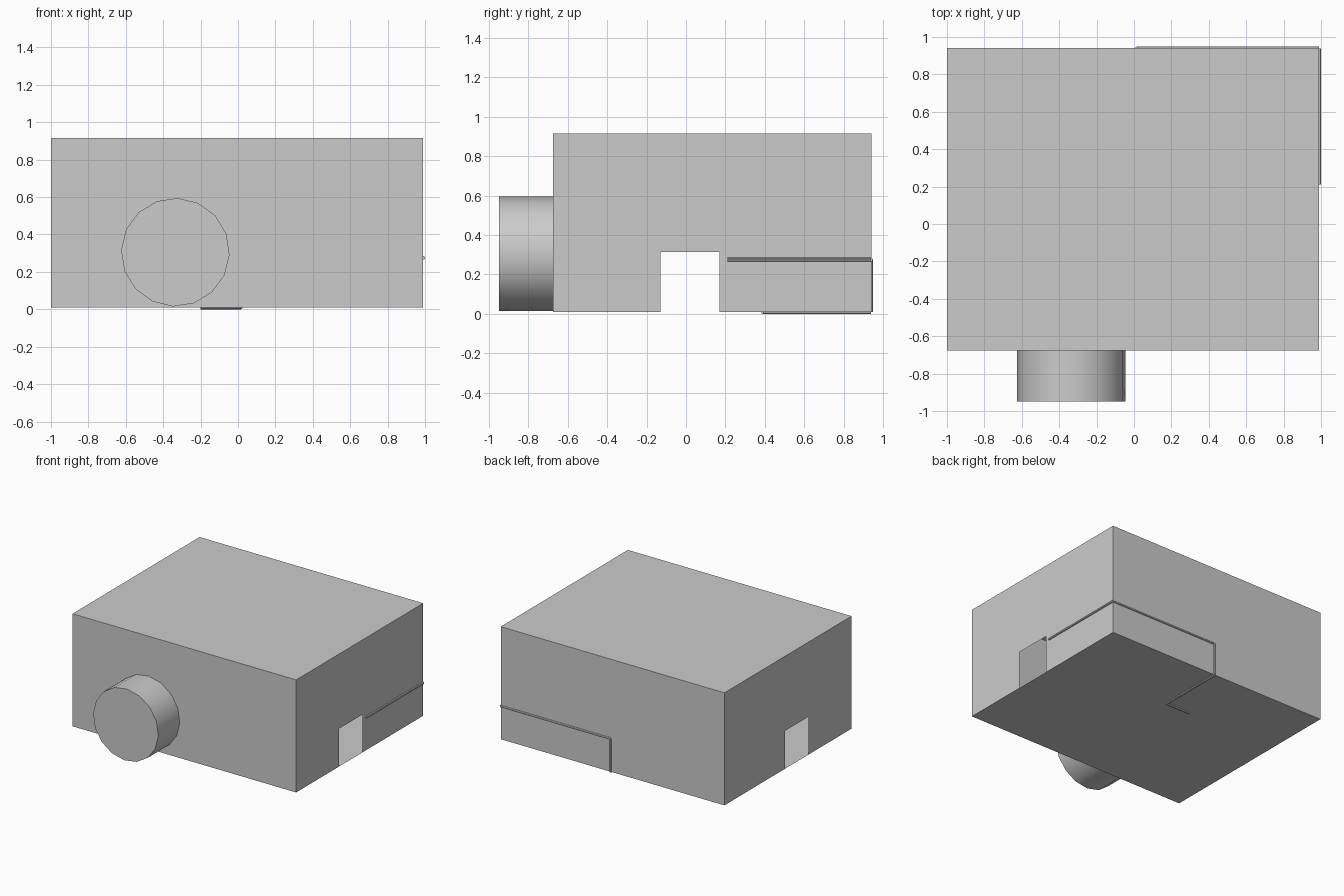
import bpy, bmesh, math
from mathutils import Vector

if "Cube" in bpy.data.objects:
    bpy.data.objects.remove(bpy.data.objects["Cube"])

X0, X1, Y0, Y1, Z0, Z1 = -1.0, 0.99, -0.675, 0.94, 0.01, 0.915
DOOR_Y0, DOOR_Y1, DOOR_Z = -0.13, 0.17, 0.315


def make_object(name, bm):
    mesh = bpy.data.meshes.new(name)
    bm.to_mesh(mesh)
    bm.free()
    obj = bpy.data.objects.new(name, mesh)
    bpy.context.collection.objects.link(obj)
    return obj


def add_rod(bm, a, b, radius, sides, turn=0.0):
    """Capped cylinder from a to b."""
    a, b = Vector(a), Vector(b)
    d = b - a
    ret = bmesh.ops.create_cone(bm, cap_ends=True, segments=sides,
                                radius1=radius, radius2=radius, depth=d.length)
    rot = d.to_track_quat('Z', 'Y').to_matrix()
    bmesh.ops.rotate(bm, verts=ret['verts'], matrix=rot)
    bmesh.ops.translate(bm, verts=ret['verts'], vec=(a + b) / 2)


# Hollow thin-walled housing with a doorway in each end wall
bm = bmesh.new()
profile = [(Y0, Z0), (DOOR_Y0, Z0), (DOOR_Y0, DOOR_Z), (DOOR_Y1, DOOR_Z),
           (DOOR_Y1, Z0), (Y1, Z0), (Y1, Z1), (Y0, Z1)]
right = [bm.verts.new((X1, y, z)) for y, z in profile]
left = [bm.verts.new((X0, y, z)) for y, z in profile]
bm.faces.new(right)
bm.faces.new(left[::-1])
for i, j in ((5, 6), (6, 7), (7, 0)):        # back, top, front
    bm.faces.new((right[j], right[i], left[i], left[j]))
floor = [0, 1, 4, 5]
bm.faces.new([left[i] for i in floor] + [right[i] for i in reversed(floor)])
for f in bm.faces:                            # point every wall outwards
    f.normal_update()
    if f.normal.dot(f.calc_center_bounds() - Vector((0, 0.13, 0.46))) < 0:
        f.normal_flip()
make_object("housing", bm)

# Round knob on the front
bm = bmesh.new()
bmesh.ops.create_cone(bm, cap_ends=True, segments=16, radius1=0.29,
                      radius2=0.29, depth=0.273)
knob = make_object("front_knob", bm)
knob.location = (-0.335, -0.8115, 0.305)
knob.rotation_euler = (math.pi / 2, math.radians(2.5), 0)
for p in knob.data.polygons:
    p.use_smooth = len(p.vertices) == 4
bpy.context.view_layer.objects.active = knob
knob.select_set(True)
bpy.ops.object.shade_smooth_by_angle(angle=math.radians(40))

# Thin wire wrapping the right side, back and underside
path = [(0.99, 0.21, 0.275), (0.99, 0.938, 0.275), (0.015, 0.938, 0.275),
        (0.015, 0.938, 0.01), (0.015, 0.39, 0.01), (-0.2, 0.39, 0.01)]
bm = bmesh.new()
for a, b in zip(path, path[1:]):
    add_rod(bm, a, b, 0.01, 8)
make_object("wire", bm)
